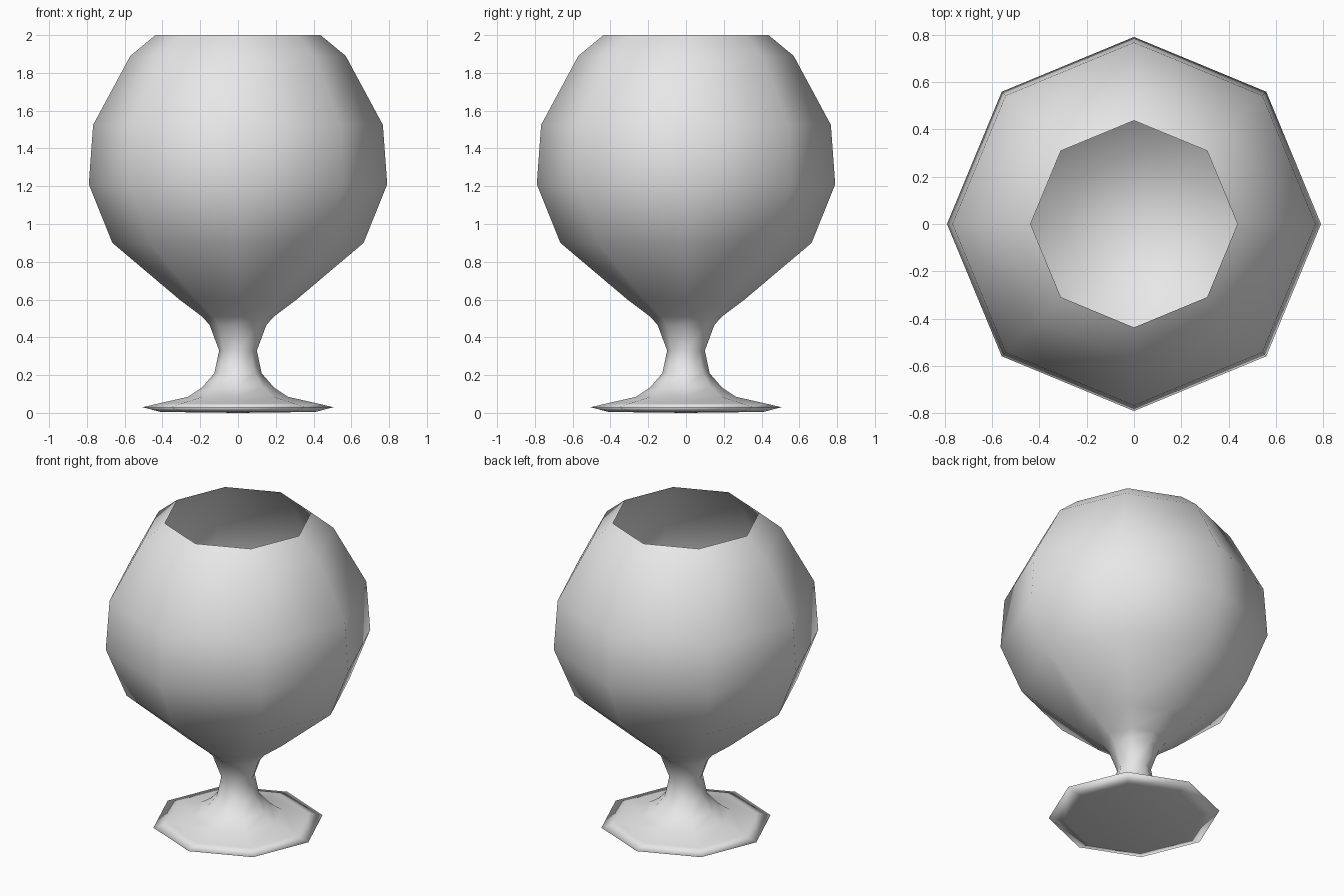
import bpy, bmesh, math

if "Cube" in bpy.data.objects:
    bpy.data.objects.remove(bpy.data.objects["Cube"])

SIDES = 8

# profile (radius, height): foot, stem, outer bowl, rim, inner bowl
profile = [
    (0.0, 0.0), (0.41, 0.005), (0.505, 0.03), (0.42, 0.05), (0.265, 0.085),
    (0.19, 0.135), (0.125, 0.21), (0.10, 0.33), (0.15, 0.465), (0.19, 0.51),
    (0.31, 0.60), (0.665, 0.90), (0.79, 1.21), (0.767, 1.525), (0.57, 1.89),
    (0.437, 2.0),
    (0.56, 1.875), (0.75, 1.52), (0.772, 1.21), (0.65, 0.915), (0.30, 0.625),
    (0.0, 0.54),
]


def lathe(name, points, sides):
    bm = bmesh.new()
    rings = []
    for r, z in points:
        if r == 0:
            rings.append([bm.verts.new((0, 0, z))] * sides)
        else:
            rings.append([bm.verts.new((r * math.cos(math.tau * i / sides),
                                        r * math.sin(math.tau * i / sides), z))
                          for i in range(sides)])
    for a, b in zip(rings, rings[1:]):
        for i in range(sides):
            j = (i + 1) % sides
            quad = dict.fromkeys((a[i], a[j], b[j], b[i]))
            bm.faces.new(list(quad))
    bmesh.ops.recalc_face_normals(bm, faces=bm.faces)
    mesh = bpy.data.meshes.new(name)
    bm.to_mesh(mesh)
    bm.free()
    obj = bpy.data.objects.new(name, mesh)
    bpy.context.collection.objects.link(obj)
    return obj


# goblet
goblet = lathe("goblet", profile, SIDES)
mat = bpy.data.materials.new("light grey")
mat.diffuse_color = (0.8, 0.8, 0.8, 1)
mat.use_nodes = True
mat.node_tree.nodes["Principled BSDF"].inputs["Base Color"].default_value = mat.diffuse_color
goblet.data.materials.append(mat)

# smooth everywhere except the thin rim
bpy.context.view_layer.objects.active = goblet
goblet.select_set(True)
bpy.ops.object.shade_smooth_by_angle(angle=math.radians(165))
